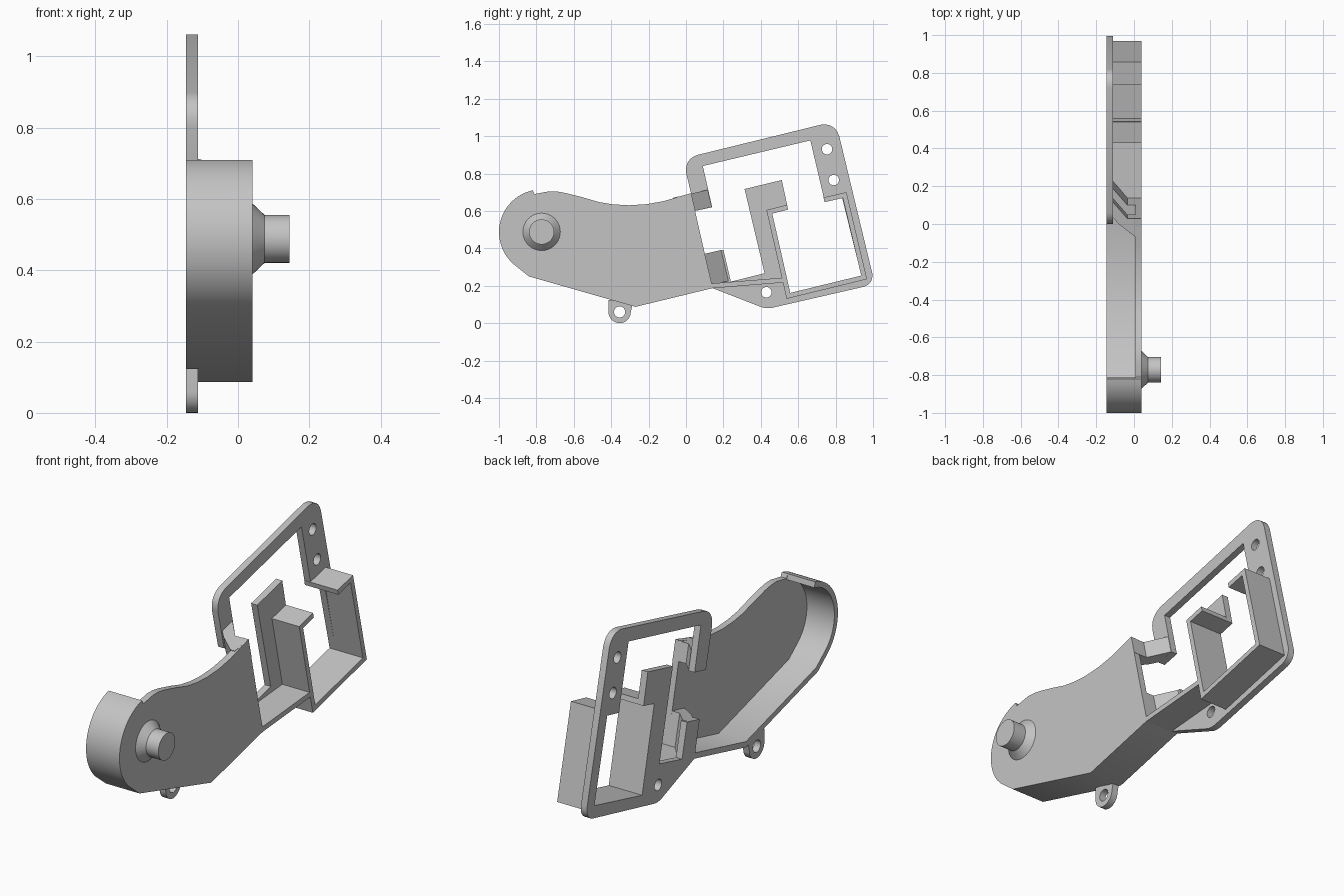
import bpy, bmesh
from math import sin, cos, radians, tau
from mathutils import Vector, Matrix

if "Cube" in bpy.data.objects:
    bpy.data.objects.remove(bpy.data.objects["Cube"], do_unlink=True)

grey = bpy.data.materials.new("light_grey")
grey.use_nodes = True
colour = (0.55, 0.55, 0.55, 1)
grey.diffuse_color = colour
grey.node_tree.nodes["Principled BSDF"].inputs["Base Color"].default_value = colour

BACK, FLANGE, SKIN, FRONT = -0.146, -0.112, 0.007, 0.04
# Profiles are drawn in (y, z) and extruded along x
SIDE = Matrix(((0, 0, 1, 0), (1, 0, 0, 0), (0, 1, 0, 0), (0, 0, 0, 1)))


def finish(name, bm):
    bmesh.ops.remove_doubles(bm, verts=bm.verts, dist=0.0002)
    bmesh.ops.recalc_face_normals(bm, faces=bm.faces)
    mesh = bpy.data.meshes.new(name)
    bm.to_mesh(mesh)
    bm.free()
    mesh.materials.append(grey)
    obj = bpy.data.objects.new(name, mesh)
    bpy.context.collection.objects.link(obj)
    bpy.ops.object.select_all(action='DESELECT')
    obj.select_set(True)
    bpy.context.view_layer.objects.active = obj
    bpy.ops.object.shade_smooth_by_angle(angle=radians(30))
    return obj


def arc(cy, cz, r, a0, a1, n):
    steps = [radians(a0 + (a1 - a0) * i / n) for i in range(n + 1)]
    return [(cy + r * cos(a), cz + r * sin(a)) for a in steps]


def circle(cy, cz, r, n=24):
    return arc(cy, cz, r, 0, 360, n)[:-1]


def slab(name, loops, x0, x1):
    """Extrude a filled outline; further loops become holes."""
    curve = bpy.data.curves.new(name, 'CURVE')
    curve.dimensions = '2D'
    curve.fill_mode = 'BOTH'
    curve.extrude = (x1 - x0) / 2
    for loop in loops:
        spline = curve.splines.new('POLY')
        spline.points.add(len(loop) - 1)
        for point, (y, z) in zip(spline.points, loop):
            point.co = (y, z, 0, 1)
        spline.use_cyclic_u = True
    temp = bpy.data.objects.new(name + "_outline", curve)
    bpy.context.collection.objects.link(temp)
    graph = bpy.context.evaluated_depsgraph_get()
    mesh = bpy.data.meshes.new_from_object(temp.evaluated_get(graph))
    bm = bmesh.new()
    bm.from_mesh(mesh)
    bpy.data.objects.remove(temp)
    bpy.data.curves.remove(curve)
    bpy.data.meshes.remove(mesh)
    bm.transform(Matrix.Translation(((x0 + x1) / 2, 0, 0)) @ SIDE)
    return finish(name, bm)


def rounded(corners, n=6):
    """Round each (y, z, radius-length) corner with a quadratic bend."""
    out = []
    for i, (y, z, r) in enumerate(corners):
        p = Vector((y, z))
        if r == 0:
            out.append((y, z))
            continue
        a = p + (Vector(corners[i - 1][:2]) - p).normalized() * r
        b = p + (Vector(corners[(i + 1) % len(corners)][:2]) - p).normalized() * r
        for k in range(n + 1):
            t = k / n
            q = a * (1 - t) ** 2 + p * (0.8 * 2 * t * (1 - t)) + (a + b) * (0.2 * t * (1 - t)) + b * t ** 2
            out.append(tuple(q))
    return out


def wall(name, path, thick, x0, x1):
    """Ribbon of even thickness on the left of a path, with mitred corners."""
    pts = [Vector(p) for p in path]
    normals = []
    for a, b in zip(pts, pts[1:]):
        d = (b - a).normalized()
        normals.append(Vector((-d.y, d.x)))
    inner = []
    for i, p in enumerate(pts):
        n0, n1 = normals[max(i - 1, 0)], normals[min(i, len(normals) - 1)]
        inner.append(p + (n0 + n1) * (thick / (1 + n0.dot(n1))))
    return slab(name, [[tuple(p) for p in pts + inner[::-1]]], x0, x1)


# Rounded arm: face plate and its rim
rim = arc(-0.772, 0.487, 0.228, 102, 235, 24) + [(-0.84, 0.25), (-0.27, 0.087), (0.142, 0.187)]
top_edge = [(0.027, 0.695), (-0.12, 0.652), (-0.21, 0.636), (-0.305, 0.63), (-0.39, 0.635),
            (-0.465, 0.647), (-0.55, 0.672), (-0.64, 0.695), (-0.685, 0.703), (-0.73, 0.705), (-0.81, 0.69)]
slab("arm_plate", [rim + top_edge], SKIN, FRONT)
wall("arm_rim", rim, 0.028, BACK, FRONT)

# Flat mounting frame, open on its left side
outer = rounded([(0.05, 0.6, 0), (-0.018, 0.88, 0.08), (0.8, 1.08, 0.08), (1.01, 0.208, 0.06),
                 (0.43, 0.075, 0.03), (0.142, 0.187, 0)])
inner = [(0.1, 0.37), (0.2, 0.392), (0.24, 0.222), (0.42, 0.267), (0.313, 0.717), (0.512, 0.765),
         (0.545, 0.612), (0.455, 0.592), (0.553, 0.158), (0.938, 0.252), (0.835, 0.668),
         (0.742, 0.648), (0.665, 0.977), (0.09, 0.84), (0.14, 0.62)]
holes = [circle(y, z, 0.028) for y, z in ((0.43, 0.165), (0.754, 0.93), (0.79, 0.765))]
slab("mounting_frame", [outer + inner] + holes, BACK, FLANGE)

# Box walls standing on the frame, and the wall linking them to the arm
tray = [(0.54, 0.632), (0.43, 0.605), (0.538, 0.13), (0.968, 0.235), (0.858, 0.7), (0.735, 0.672)]
wall("tray_wall", tray, 0.026, BACK, FRONT)
wall("link_wall", [(0.135, 0.186), (0.52, 0.217)], 0.026, BACK, FRONT)

# Bent brackets joining the arm plate to the frame
along = Vector((0, 0.974, 0.225))
up = Vector((0, -0.228, 0.974))
bend = [(0, FRONT), (0, -0.035), (0.09, FLANGE), (0.09, BACK), (0.045, BACK),
        (-0.03, -0.08), (-0.10, SKIN), (-0.10, FRONT - 0.01)]


def bracket(name, y, z, length):
    bm = bmesh.new()
    base = Vector((0, y, z))
    face = bm.faces.new([bm.verts.new(base + along * s + Vector((x, 0, 0))) for s, x in bend])
    ext = bmesh.ops.extrude_face_region(bm, geom=[face])
    moved = [g for g in ext["geom"] if isinstance(g, bmesh.types.BMVert)]
    bmesh.ops.translate(bm, verts=moved, vec=up * length)
    finish(name, bm)


bracket("upper_bracket", 0.05, 0.6, 0.095)
bracket("lower_bracket", 0.139, 0.205, 0.17)

# Screw tab below the arm
tab = [(-0.415, 0.125)] + arc(-0.355, 0.06, 0.06, 180, 360, 16) + [(-0.285, 0.1)]
slab("screw_tab", [tab, circle(-0.355, 0.06, 0.03)], BACK, FLANGE)

# Pivot peg with a flared foot
bm = bmesh.new()
rings = []
for x, r in ((0.03, 0.1), (FRONT, 0.1), (0.075, 0.067), (0.144, 0.067)):
    rings.append([bm.verts.new((x, y, z)) for y, z in circle(-0.772, 0.488, r, 40)])
for a, b in zip(rings, rings[1:]):
    for i in range(len(a)):
        j = (i + 1) % len(a)
        bm.faces.new((a[i], a[j], b[j], b[i]))
bm.faces.new(rings[0])
bm.faces.new(rings[-1])
finish("pivot_peg", bm)
